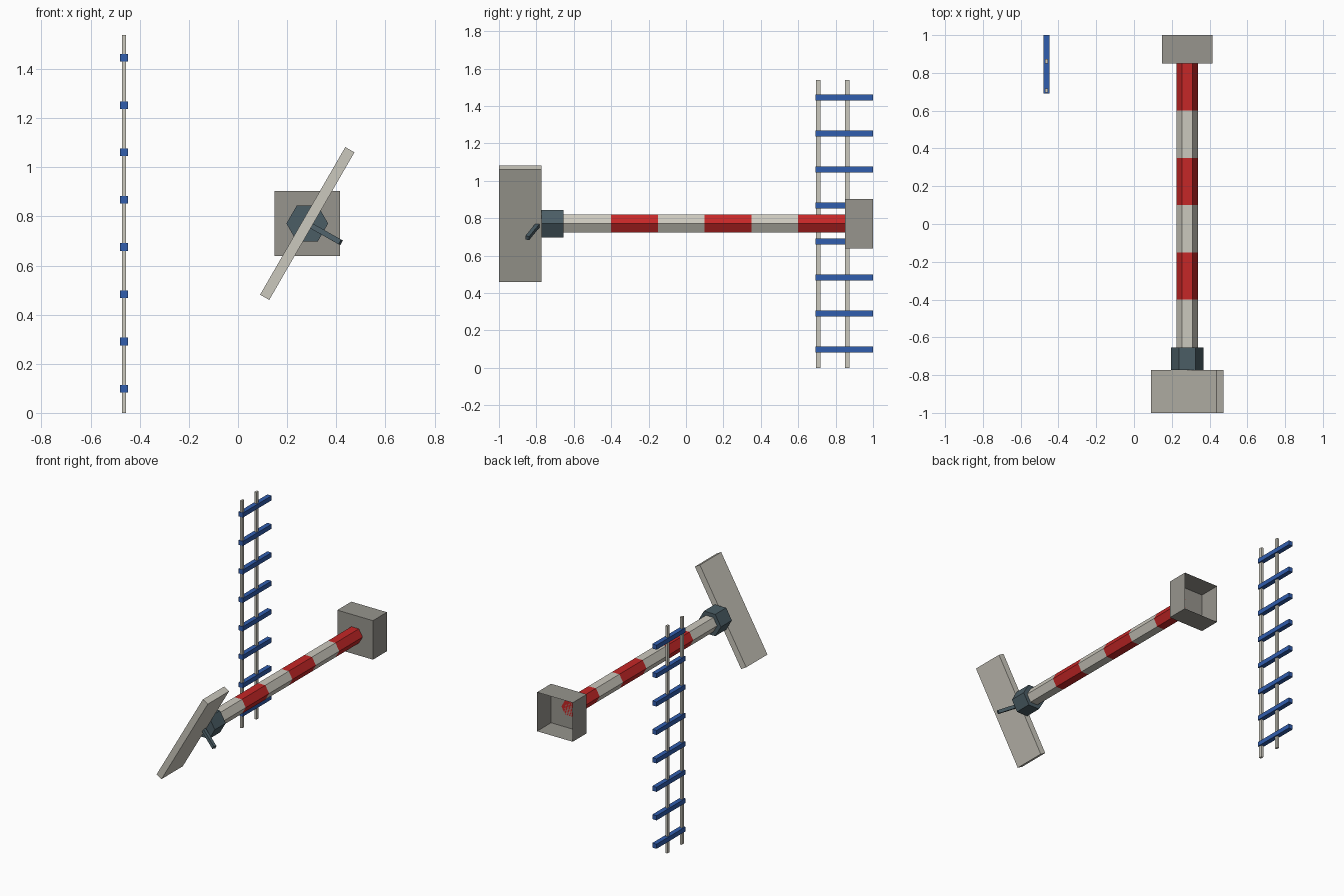
import bpy, bmesh
from math import radians, sin, cos
from mathutils import Vector, Matrix

if "Cube" in bpy.data.objects:
    bpy.data.objects.remove(bpy.data.objects["Cube"])

CX, CZ = 0.282, 0.771          # axis of the pole


def material(name, rgb):
    m = bpy.data.materials.new(name)
    m.diffuse_color = (*rgb, 1)
    m.use_nodes = True
    m.node_tree.nodes["Principled BSDF"].inputs["Base Color"].default_value = m.diffuse_color
    return m


WHITE = material("off_white", (0.60, 0.58, 0.51))
RED = material("red", (0.56, 0.02, 0.02))
BLUE = material("blue", (0.03, 0.11, 0.42))
STEEL = material("dark_steel", (0.07, 0.11, 0.13))
GREY = material("warm_grey", (0.31, 0.30, 0.27))


def finish(name, bm, mat):
    mesh = bpy.data.meshes.new(name)
    bm.to_mesh(mesh)
    bm.free()
    mesh.materials.append(mat)
    obj = bpy.data.objects.new(name, mesh)
    bpy.context.collection.objects.link(obj)
    return obj


def box(name, center, size, mat, rot=Matrix(), open_back=False):
    bm = bmesh.new()
    bmesh.ops.create_cube(bm, size=1)
    if open_back:
        bm.normal_update()
        back = [f for f in bm.faces if f.normal.y > 0.9]
        bmesh.ops.delete(bm, geom=back, context='FACES_ONLY')
    bm.transform(Matrix.Translation(center) @ rot @ Matrix.Diagonal((*size, 1)))
    return finish(name, bm, mat)


def hex_bar(name, y0, y1, r, mat):
    # six-sided bar along y with corners pointing to +x and -x
    bm = bmesh.new()
    ring = [bm.verts.new((CX + r * cos(radians(60 * i)), y0, CZ + r * sin(radians(60 * i))))
            for i in range(6)]
    face = bm.faces.new(ring)
    ext = bmesh.ops.extrude_face_region(bm, geom=[face], use_keep_orig=True)
    moved = [v for v in ext["geom"] if isinstance(v, bmesh.types.BMVert)]
    bmesh.ops.translate(bm, verts=moved, vec=(0, y1 - y0, 0))
    bmesh.ops.recalc_face_normals(bm, faces=bm.faces)
    return finish(name, bm, mat)


# striped pole
stripes = [-0.655, -0.4, -0.15, 0.1, 0.35, 0.6, 0.85]
for i in range(6):
    hex_bar(f"pole_stripe_{i + 1}", stripes[i], stripes[i + 1], 0.056, RED if i % 2 else WHITE)

# collar, hollow base box (open at the back) and tilted end plate
hex_bar("collar", -0.772, -0.655, 0.085, STEEL)
box("base_box", (CX, 0.925, CZ), (0.267, 0.15, 0.264), GREY, open_back=True)
box("end_plate", (CX, -0.886, CZ), (0.694, 0.228, 0.043), WHITE,
    Matrix.Rotation(radians(-60), 4, 'Y'))

# small lever sticking out of the plate
start, tip = Vector((CX, -0.786, CZ)), Vector((0.418, -0.849, 0.694))
axis = (tip - start).normalized()
side = axis.cross(Vector((sin(radians(30)), 0, cos(radians(30))))).normalized()
rot = Matrix((axis, side, axis.cross(side))).transposed().to_4x4()
box("lever", (start + tip) / 2, ((tip - start).length, 0.022, 0.022), STEEL, rot)

# ladder: two rails and eight rungs
for i, y in enumerate((0.707, 0.862)):
    box(f"ladder_rail_{i + 1}", (-0.464, y, 0.769), (0.015, 0.023, 1.538), WHITE)
for i in range(8):
    box(f"ladder_rung_{i + 1}", (-0.464, 0.846, 0.098 + i * 0.1925), (0.032, 0.308, 0.031), BLUE)
